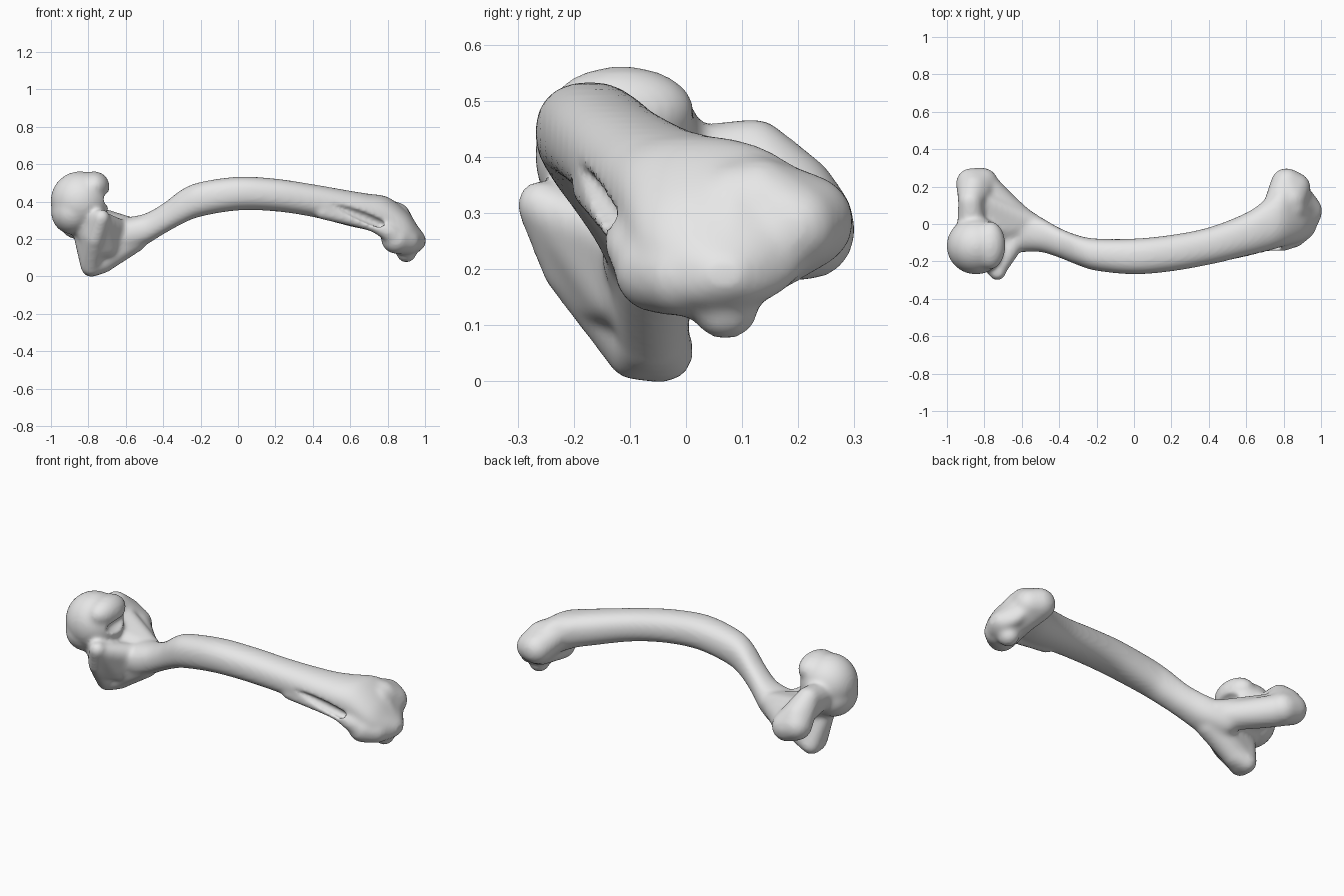
import bpy, bmesh, math
from mathutils import Vector, Matrix

cube = bpy.data.objects.get("Cube")
if cube:
    bpy.data.objects.remove(cube, do_unlink=True)


def smooth_path(pts, steps=6):
    """Catmull-Rom interpolation of equal-length tuples."""
    p = [pts[0]] + list(pts) + [pts[-1]]
    out = []
    for i in range(1, len(p) - 2):
        for k in range(steps):
            t = k / steps
            out.append([0.5 * (2 * b + (c - a) * t + (2 * a - 5 * b + 4 * c - d) * t * t
                               + (3 * b - a - 3 * c + d) * t ** 3)
                        for a, b, c, d in zip(p[i - 1], p[i], p[i + 1], p[i + 2])])
    return out + [list(pts[-1])]


def skin(bm, rings):
    """Close a stack of equal rings into a solid."""
    vs = [[bm.verts.new(c) for c in r] for r in rings]
    n = len(vs[0])
    for a, b in zip(vs, vs[1:]):
        for i in range(n):
            bm.faces.new((a[i], a[(i + 1) % n], b[(i + 1) % n], b[i]))
    bm.faces.new(vs[0][::-1])
    bm.faces.new(vs[-1])


def ball(bm, c, r):
    """Ellipsoid with centre c and radii r."""
    m = Matrix.Translation(c) @ Matrix.Diagonal((*r, 1))
    bmesh.ops.create_uvsphere(bm, u_segments=32, v_segments=20, radius=1, matrix=m)


def limb(bm, pts):
    """Round tapering limb through (x, y, z, radius) points with ball ends."""
    path = smooth_path(pts)
    rings = []
    for i, p in enumerate(path):
        a, b = path[max(i - 1, 0)], path[min(i + 1, len(path) - 1)]
        q = (Vector(b[:3]) - Vector(a[:3])).to_track_quat('Z', 'Y')
        rings.append([Vector(p[:3]) + q @ Vector((p[3] * math.cos(t), p[3] * math.sin(t), 0))
                      for t in (math.tau * k / 20 for k in range(20))])
    skin(bm, rings)
    for p in (pts[0], pts[-1]):
        ball(bm, p[:3], (p[3],) * 3)


def hull(bm, balls):
    """Convex skin stretched over (x, y, z, radius) balls."""
    vs = []
    for x, y, z, r in balls:
        for k in range(120):
            h = 1 - (2 * k + 1) / 120
            w, t = math.sqrt(1 - h * h), k * 2.39996
            vs.append(bm.verts.new((x + r * w * math.cos(t), y + r * w * math.sin(t), z + r * h)))
    bmesh.ops.convex_hull(bm, input=vs)
    bmesh.ops.delete(bm, geom=[v for v in vs if v.is_valid and not v.link_faces],
                     context='VERTS')


def make(name, bm):
    bmesh.ops.recalc_face_normals(bm, faces=bm.faces)
    me = bpy.data.meshes.new(name)
    bm.to_mesh(me)
    bm.free()
    ob = bpy.data.objects.new(name, me)
    bpy.context.collection.objects.link(ob)
    return ob


bm = bmesh.new()

# Curved shaft: x, y low, y high, z low, z high
shaft = [(-.66, -.14, .08, .15, .30), (-.6, -.15, .08, .13, .315), (-.5, -.15, .037, .165, .335),
         (-.4, -.18, -.02, .225, .39), (-.3, -.22, -.06, .28, .465),
         (-.2, -.25, -.078, .32, .505), (0, -.269, -.078, .353, .533),
         (.2, -.253, -.058, .348, .523), (.4, -.218, -.018, .318, .493),
         (.6, -.173, .06, .268, .458), (.7, -.148, .13, .245, .442),
         (.8, -.12, .22, .2, .425), (.9, -.09, .22, .14, .35),
         (.96, -.04, .16, .13, .27), (1.003, .04, .1, .165, .215)]
rings = []
for x, y0, y1, z0, z1 in smooth_path(shaft):
    ring = []
    for k in range(32):
        c, s = math.cos(math.tau * k / 32), math.sin(math.tau * k / 32)
        ring.append((x, (y0 + y1) / 2 + (y1 - y0) / 2 * math.copysign(abs(c) ** .88, c),
                     (z0 + z1) / 2 + (z1 - z0) / 2 * math.copysign(abs(s) ** .88, s)))
    rings.append(ring)
skin(bm, rings)

# Lower front ridge under the groove
limb(bm, [(.45, -.165, .345, .04), (.6, -.138, .307, .036), (.72, -.114, .274, .036),
          (.8, -.095, .24, .05), (.85, -.06, .205, .065)])

# Flared far end with rear condyle, front condyle and a low knob
hull(bm, [(.815, .215, .285, .085), (.865, .195, .275, .08), (.84, .13, .315, .085),
          (.86, .12, .23, .085), (.76, .08, .345, .075)])
hull(bm, [(.86, .12, .23, .085), (.84, .09, .31, .085), (.845, -.05, .2, .08),
          (.9, -.01, .19, .075), (.91, .06, .195, .08), (.965, .07, .19, .038)])
ball(bm, (.9, .07, .13), (.055, .06, .056))

# Domed head, fuller at the lower side and at the overhanging rim
ball(bm, (-.845, -.117, .404), (.157, .153, .158))
ball(bm, (-.77, -.114, .482), (.083, .13, .08))
ball(bm, (-.885, -.117, .345), (.115, .138, .12))

# Neck and broad web under the head
hull(bm, [(-.86, -.11, .31, .09), (-.79, -.11, .28, .09), (-.72, -.07, .23, .075)])
hull(bm, [(-.85, .14, .35, .055), (-.7, .1, .27, .055), (-.55, 0, .25, .06),
          (-.68, -.08, .25, .055), (-.82, -.03, .31, .06)])

# Low front prong
hull(bm, [(-.785, -.04, .052, .055), (-.785, -.09, .055, .055), (-.72, -.06, .083, .065),
          (-.82, -.1, .22, .06)])
hull(bm, [(-.72, -.06, .085, .065), (-.785, -.05, .06, .055), (-.56, -.06, .2, .075),
          (-.78, -.1, .24, .07)])
# Side tip, its ridge down to the prong and its web to the shaft
hull(bm, [(-.73, -.257, .315, .046), (-.765, -.21, .2, .047), (-.785, -.1, .07, .055),
          (-.8, -.13, .27, .07)])
hull(bm, [(-.725, -.235, .3, .048), (-.76, -.16, .15, .05), (-.7, -.12, .16, .06),
          (-.64, -.09, .25, .06), (-.84, -.14, .27, .05)])

# Rear prong curling up to the head
limb(bm, [(-.46, -.06, .265, .05), (-.58, .0, .24, .073), (-.7, .098, .25, .08),
          (-.81, .205, .265, .085)])
hull(bm, [(-.87, .217, .285, .083), (-.81, .217, .265, .085), (-.86, .19, .33, .08),
          (-.875, .12, .405, .065)])
hull(bm, [(-.875, .12, .405, .065), (-.86, .18, .33, .075), (-.87, .0, .38, .075)])

bone = make("bone", bm)

# Cutter for the slit near the far end and the undercut below the head rim
bm = bmesh.new()
limb(bm, [(.5, -.2, .385, .01), (.58, -.175, .355, .02), (.68, -.148, .315, .027),
          (.765, -.118, .278, .024)])
ball(bm, (-.655, -.1, .412), (.085, .15, .042))
cutter = make("groove_cutter", bm)
cutter.hide_render = True


def remesh(ob):
    m = ob.modifiers.new("fuse", 'REMESH')
    m.mode = 'VOXEL'
    m.voxel_size = .01


def soften(ob, n):
    m = ob.modifiers.new("soften", 'SMOOTH')
    m.factor, m.iterations = .5, n


# Fuse the parts, then carve the groove and soften
remesh(cutter)
remesh(bone)
soften(bone, 10)
cut = bone.modifiers.new("groove", 'BOOLEAN')
cut.operation, cut.object, cut.solver = 'DIFFERENCE', cutter, 'EXACT'
remesh(bone)
soften(bone, 4)
deps = bpy.context.evaluated_depsgraph_get()
fused = bpy.data.meshes.new_from_object(bone.evaluated_get(deps))
bone.modifiers.clear()
bone.data = fused
bpy.data.objects.remove(cutter, do_unlink=True)
for p in fused.polygons:
    p.use_smooth = True

# Plain grey
mat = bpy.data.materials.new("light_grey")
mat.use_nodes = True
col = (.8, .8, .8, 1)
mat.diffuse_color = col
mat.node_tree.nodes["Principled BSDF"].inputs["Base Color"].default_value = col
fused.materials.clear()
fused.materials.append(mat)
